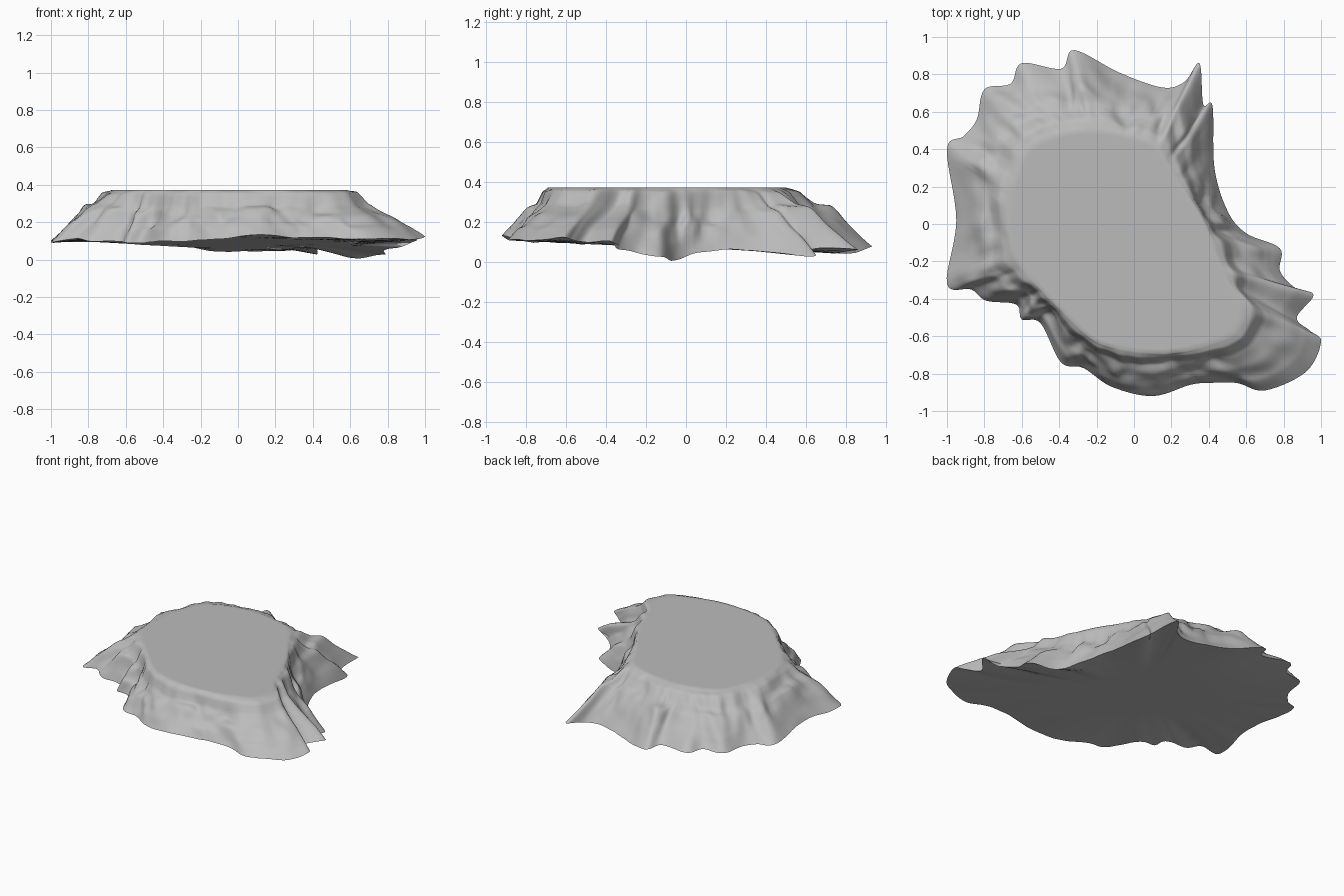
import bpy, bmesh, math
from mathutils import Vector, noise

default_cube = bpy.data.objects.get("Cube")
if default_cube:
    bpy.data.objects.remove(default_cube, do_unlink=True)

CENTRE = Vector((-.1, -.05, 0))
TOP_HEIGHT = .372
STEPS = 7
RINGS = 30
BLUR = 9

# Ragged foot of the slope: x, y, z counter-clockwise
FOOT = [(1, -.63, .12), (.94, -.57, .11), (.87, -.5, .1), (.96, -.38, .1),
        (.86, -.34, .07), (.78, -.25, .05), (.78, -.13, .03), (.6, -.05, .01),
        (.5, .07, .05), (.43, .3, .06), (.42, .63, .03), (.37, .64, .07),
        (.35, .86, .06), (.27, .76, .05), (.15, .73, .05), (-.08, .81, .04),
        (-.32, .93, .08), (-.39, .83, .09), (-.6, .86, .1), (-.66, .75, .1),
        (-.8, .72, .1), (-.84, .56, .1), (-.91, .47, .1), (-1, .4, .1),
        (-.95, .02, .1), (-1, -.32, .09), (-.87, -.35, .11), (-.79, -.41, .1),
        (-.63, -.43, .1), (-.6, -.51, .09), (-.5, -.53, .09),
        (-.39, -.74, .1), (-.27, -.77, .1), (-.12, -.87, .11),
        (.1, -.92, .13), (.3, -.86, .12), (.4, -.85, .12), (.55, -.85, .11),
        (.7, -.89, .11), (.92, -.79, .11)]

# Edge of the flat summit
SUMMIT = [(.58, -.44), (.49, -.28), (.37, .02), (.22, .25), (.12, .41),
          (-.05, .48), (-.3, .5), (-.53, .43), (-.63, .28), (-.67, .1),
          (-.67, -.05), (-.62, -.2), (-.49, -.36), (-.35, -.5),
          (-.2, -.63), (0, -.68), (.2, -.69), (.38, -.65), (.54, -.58)]

# Slope sections: fraction inward, fraction of the climb
ROUNDED = [(0, 0), (.15, .18), (.35, .43), (.52, .64), (.68, .73), (.84, .93), (1, 1)]
CLIFFED = [(0, 0), (.2, .23), (.45, .44), (.74, .67), (.87, .94), (1, 1)]


def closed_curve(points, steps):
    """Smooth closed curve running through every point."""
    pts = [Vector((*p, 0)[:3]) for p in points]
    n, curve = len(pts), []
    for i in range(n):
        a, b, c, d = (pts[(i + k) % n] for k in (-1, 0, 1, 2))
        for s in range(steps):
            t = s / steps
            curve.append(b + (c - a) * (t / 2)
                         + (a - b * 2.5 + c * 2 - d / 2) * t ** 2
                         + (b * 3 - a - c * 3 + d) * (t ** 3 / 2))
    return curve


def blurred(curve):
    """Curve with its spikes averaged away."""
    n, span = len(curve), range(-BLUR, BLUR + 1)
    return [sum((curve[(i + k) % n] for k in span), Vector()) / len(span) for i in range(n)]


def ray_hit(curve, direction):
    """Point where a ray from the centre meets the curve."""
    for p, q in zip(curve, curve[1:] + curve[:1]):
        a, b = (p - CENTRE).to_2d(), (q - CENTRE).to_2d()
        edge, d = b - a, direction.to_2d()
        det = d.cross(edge)
        if abs(det) < 1e-9:
            continue
        distance, along = a.cross(edge) / det, a.cross(d) / det
        if distance > 0 and -1e-6 <= along <= 1 + 1e-6:
            break
    return CENTRE + direction * distance


def climb(section, t):
    for (a, za), (b, zb) in zip(section, section[1:]):
        if t <= b:
            return za + (zb - za) * (t - a) / (b - a)
    return 1


def slope_point(foot, edge, outward, t):
    """Point on the eroded slope, t running from foot to summit edge."""
    weight = math.sin(math.pi * t)
    # gullies run down the slope, ledges run around it
    gully = noise.noise(outward * 6 + Vector((0, 0, t)))
    fine = noise.noise(outward * 12 + Vector((0, 0, t * 3)))
    ledge = noise.noise(outward * 4 + Vector((0, 0, t * 4)))
    point = foot.lerp(edge, t) + outward * weight * (.025 * gully + .02 * fine)
    # front and left sides break off in a cliff below the summit
    facing = outward.dot(Vector((-.6, .8, 0)))
    cliff = min(max(.5 - 2 * facing, 0), 1)
    rise = climb(ROUNDED, t) * (1 - cliff) + climb(CLIFFED, t) * cliff
    height = foot.z + (TOP_HEIGHT - foot.z) * rise
    point.z = min(height + weight * (.02 * ledge + .015 * fine), TOP_HEIGHT)
    return point


def underside_point(foot, inward, blend):
    """Point on the tilted, nearly flat underside."""
    point = foot.lerp(CENTRE, inward)
    plane = .085 - .035 * point.x - .05 * point.y
    point.z = foot.z + (plane - foot.z) * blend
    return point


def build_plateau():
    bm = bmesh.new()
    foot_curve = closed_curve(FOOT, STEPS)
    for p in foot_curve:
        p.z += .01 * noise.noise(p * 9)
    soft_curve = blurred(foot_curve)
    summit_curve = closed_curve(SUMMIT, STEPS)
    outwards = [Vector((p.x - CENTRE.x, p.y - CENTRE.y, 0)).normalized() for p in soft_curve]
    edges = [ray_hit(summit_curve, d) for d in outwards]

    # underside, slope, then a narrow flat border on the summit
    loops = [[underside_point(p, *step) for p in soft_curve] for step in ((.6, 1), (.3, .9))]
    loops += [[slope_point(*spot, i / RINGS) for spot in zip(foot_curve, edges, outwards)]
              for i in range(RINGS + 1)]
    border = [e.lerp(CENTRE, .04) for e in edges]
    for p in border:
        p.z = TOP_HEIGHT
    loops.append(border)

    rings = [[bm.verts.new(p) for p in loop] for loop in loops]
    n = len(foot_curve)
    for low, high in zip(rings, rings[1:]):
        for i in range(n):
            j = (i + 1) % n
            bm.faces.new((low[i], low[j], high[j], high[i]))
    bm.faces.new(rings[0])
    bm.faces.new(rings[-1])
    bmesh.ops.recalc_face_normals(bm, faces=bm.faces)
    mesh = bpy.data.meshes.new("rock_plateau")
    bm.to_mesh(mesh)
    bm.free()
    plateau = bpy.data.objects.new("rock_plateau", mesh)
    bpy.context.collection.objects.link(plateau)
    return plateau


# Stone colour
stone = bpy.data.materials.new("grey_stone")
stone.use_nodes = True
colour = (.5, .5, .5, 1)
stone.diffuse_color = colour
stone.node_tree.nodes["Principled BSDF"].inputs["Base Color"].default_value = colour

plateau = build_plateau()
plateau.data.materials.append(stone)
bpy.context.view_layer.objects.active = plateau
plateau.select_set(True)
bpy.ops.object.shade_smooth_by_angle(angle=math.radians(60))
